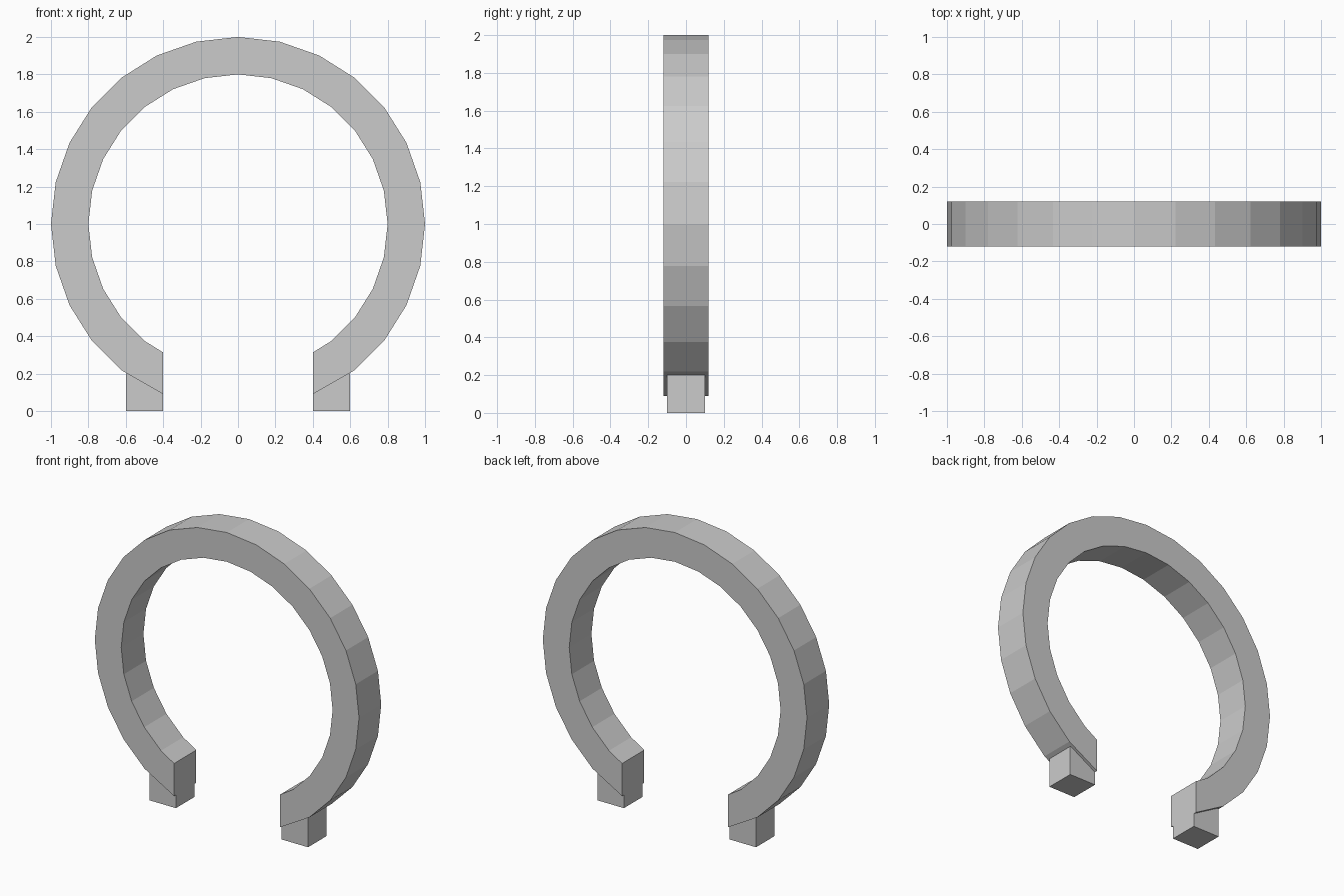
import bpy, bmesh
from math import sin, cos, tau

if "Cube" in bpy.data.objects:
    bpy.data.objects.remove(bpy.data.objects["Cube"])

SIDES, HALF_W = 28, 0.12


def arc(radius, end_z):
    """Open arc around (0, 1), ending in vertical cuts at x = -0.4 and 0.4."""
    pts = [(radius * sin(tau * k / SIDES), 1 + radius * cos(tau * k / SIDES))
           for k in range(-11, 12)]
    return [(-0.4, end_z)] + pts + [(0.4, end_z)]


# Open ring: rectangular section swept along the arc, closed at both ends
bm = bmesh.new()
outer, inner = arc(1.0, 0.09), arc(0.8, 0.313)
sections = []
for o, i in zip(outer, inner):
    corners = [(o, -HALF_W), (o, HALF_W), (i, HALF_W), (i, -HALF_W)]
    sections.append([bm.verts.new((p[0], y, p[1])) for p, y in corners])
for a, b in zip(sections, sections[1:]):
    for j in range(4):
        n = (j + 1) % 4
        bm.faces.new((a[j], a[n], b[n], b[j]))
bm.faces.new(sections[0])
bm.faces.new(sections[-1])
bmesh.ops.recalc_face_normals(bm, faces=bm.faces)
mesh = bpy.data.meshes.new("open_ring")
bm.to_mesh(mesh)
bm.free()
bpy.context.collection.objects.link(bpy.data.objects.new("open_ring", mesh))

# Cube feet under the two ends
for side, x in (("left", -0.5), ("right", 0.5)):
    bpy.ops.mesh.primitive_cube_add(size=0.2, location=(x, 0, 0.1))
    bpy.context.object.name = side + "_foot"
